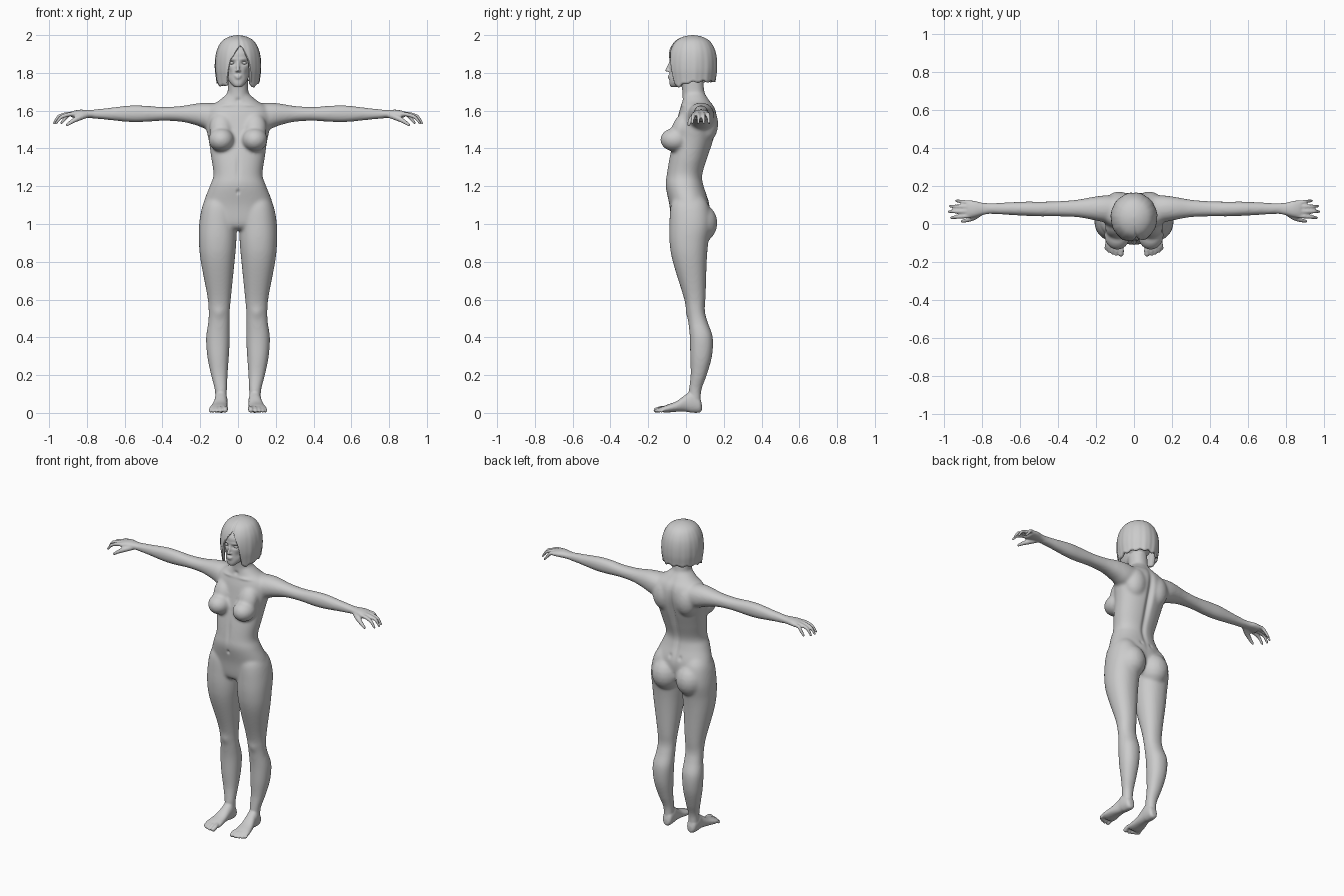
import bpy, bmesh, math
from mathutils import Vector, Matrix

grey = bpy.data.materials.new("neutral grey")
grey.diffuse_color = (0.6, 0.6, 0.6, 1)
LR = (-1, 1)


def spline(rows, n=6):
    """Catmull-Rom interpolation of tuples."""
    out = []
    for i in range(len(rows) - 1):
        p = [rows[max(0, min(len(rows) - 1, i + k))] for k in (-1, 0, 1, 2)]
        for s in range(n):
            t = s / n
            out.append([0.5 * (2*b + (c-a)*t + (2*a-5*b+4*c-d)*t*t + (3*b-a-3*c+d)*t**3)
                        for a, b, c, d in zip(*p)])
    return out + [list(rows[-1])]


def skin(bm, rings):
    """Closed tube through rings of points."""
    rings = [[bm.verts.new(p) for p in ring] for ring in rings]
    for p, q in zip(rings, rings[1:]):
        for k in range(len(p)):
            bm.faces.new((p[k], p[k-1], q[k-1], q[k]))
    bm.faces.new(rings[0])
    bm.faces.new(rings[-1])


def loft(bm, rows, axis, sides=(1,), power=0.92, n=6):
    """Oval rings (t, a0, a1, b0, b1) stacked along an axis."""
    for side in sides:
        rings = []
        for t, a0, a1, b0, b1 in spline(rows, n):
            ring = []
            for k in range(32):
                g = 2 * math.pi * k / 32
                c, s = math.cos(g), math.sin(g)
                a = (a0+a1)/2 + (a1-a0)/2 * math.copysign(abs(c)**power, c)
                b = (b0+b1)/2 + (b1-b0)/2 * math.copysign(abs(s)**power, s)
                x, y, z = {'x': (t, a, b), 'y': (a, t, b), 'z': (a, b, t)}[axis]
                ring.append((x * side, y, z))
            rings.append(ring)
        skin(bm, rings)


def ball(bm, c, r, sides=(1,), tilt=0, seg=20):
    rot = Matrix.Rotation(tilt, 3, 'X')
    for side in sides:
        rings = []
        for j in range(seg // 2 + 1):
            e = .02 + (math.pi - .04) * j / (seg // 2)
            ring = []
            for k in range(seg):
                g = 2 * math.pi * k / seg
                p = rot @ Vector((r[0]*math.sin(e)*math.cos(g), r[1]*math.sin(e)*math.sin(g),
                                  r[2]*math.cos(e)))
                ring.append((c[0]*side + p.x, c[1] + p.y, c[2] + p.z))
            rings.append(ring)
        skin(bm, rings)


def finger(bm, points, sides=LR):
    """Round-ended tube through (x, y, z, radius) points."""
    path = spline(points, 4)
    u = (Vector(path[-1][:3]) - Vector(path[0][:3])).normalized()
    v = u.orthogonal().normalized()
    w = u.cross(v)
    for side in sides:
        rings = []
        for x, y, z, r in path:
            ring = []
            for k in range(12):
                g = 2 * math.pi * k / 12
                p = Vector((x, y, z)) + r * (math.cos(g) * v + math.sin(g) * w)
                ring.append((p.x * side, p.y, p.z))
            rings.append(ring)
        skin(bm, rings)
    for x, y, z, r in (path[0], path[-1]):
        ball(bm, (x, y, z), (r, r, r), sides, seg=12)


def make(bm, name, voxel=None, smooth=0, base=None):
    bmesh.ops.recalc_face_normals(bm, faces=bm.faces[:])
    if base:
        bm.from_mesh(base.data)
        bpy.data.objects.remove(base)
    me = bpy.data.meshes.new(name)
    bm.to_mesh(me)
    bm.free()
    ob = bpy.data.objects.new(name, me)
    bpy.context.collection.objects.link(ob)
    if voxel:
        m = ob.modifiers.new("fuse", 'REMESH')
        m.mode, m.voxel_size = 'VOXEL', voxel
        m = ob.modifiers.new("relax", 'SMOOTH')
        m.factor, m.iterations = 0.5, smooth
        new = bpy.data.meshes.new_from_object(
            ob.evaluated_get(bpy.context.evaluated_depsgraph_get()))
        ob.modifiers.clear()
        ob.data = new
    ob.data.materials.clear()
    ob.data.materials.append(grey)
    ob.data.polygons.foreach_set("use_smooth", [True] * len(ob.data.polygons))
    return ob


# Trunk, limbs and soft masses, fused first
bm = bmesh.new()
torso = [(0.97, .10, -.05, .08), (1.0, .185, -.075, .11), (1.1, .186, -.088, .125),
         (1.2, .15, -.108, .095), (1.26, .13, -.103, .088), (1.35, .142, -.088, .115),
         (1.44, .155, -.068, .145), (1.52, .172, -.052, .163), (1.58, .175, -.04, .163),
         (1.62, .155, -.028, .15), (1.65, .105, -.02, .128), (1.69, .058, -.015, .10)]
loft(bm, [(z, -w, w, f, b) for z, w, f, b in torso], 'z')
loft(bm, [(.05, .06, .12, .015, .08), (.12, .058, .123, .015, .082), (.2, .055, .143, .024, .11),
          (.3, .048, .163, .022, .138), (.4, .043, .169, .02, .142), (.48, .044, .158, .012, .115),
          (.54, .043, .156, .004, .10), (.62, .036, .163, -.015, .104), (.8, .018, .197, -.07, .11),
          (.9, .009, .207, -.087, .118), (1.0, .008, .206, -.088, .135), (1.1, .02, .187, -.08, .12),
          (1.16, .05, .15, -.05, .08)], 'z', LR)
loft(bm, [(.08, .0, .15, 1.49, 1.635), (.16, .01, .15, 1.50, 1.642), (.22, .022, .142, 1.522, 1.638),
          (.3, .036, .128, 1.541, 1.625), (.4, .04, .12, 1.546, 1.62), (.5, .04, .118, 1.54, 1.627),
          (.58, .043, .118, 1.54, 1.627), (.7, .05, .112, 1.552, 1.613), (.79, .053, .11, 1.56, 1.604)],
     'x', LR)
ball(bm, (.088, -.058, 1.446), (.069, .079, .063), LR)                 # bust
ball(bm, (.088, -.02, 1.505), (.064, .055, .09), LR, tilt=-.35)        # upper chest
ball(bm, (.087, .072, 1.005), (.09, .095, .105), LR)                   # seat
ball(bm, (.08, .105, 1.53), (.075, .066, .10), LR)                     # shoulder blades
loft(bm, [(1.58, -.075, .075, -.01, .13), (1.65, -.062, .062, -.02, .108),
          (1.7, -.055, .055, -.02, .098), (1.78, -.055, .055, -.03, .09)], 'z')   # neck
trunk = make(bm, "trunk", 0.008, 10)

# Finer hands, feet and head, fused with the trunk
bm = bmesh.new()
loft(bm, [(.76, .054, .109, 1.561, 1.604), (.8, .047, .112, 1.562, 1.604),
          (.84, .037, .122, 1.563, 1.605), (.875, .033, .124, 1.563, 1.598),
          (.885, .045, .115, 1.57, 1.59)], 'x', LR)                    # palms
# Fingers and thumb
for y0, y1, tip, drop in ((.044, .033, .962, 0), (.067, .065, .974, .004),
                          (.09, .094, .968, .003), (.112, .122, .935, 0)):
    finger(bm, [(.86, y0, 1.582, .0125), (.895, (y0*2+y1)/3, 1.58 + drop, .0115),
                (tip - .025, (y0+y1*2)/3, 1.565 + drop, .010), (tip, y1, 1.535, .0078)])
finger(bm, [(.80, .065, 1.578, .017), (.84, .037, 1.563, .016),
            (.875, .021, 1.545, .012), (.905, .014, 1.525, .0085)])
# Feet and toes
loft(bm, [(.084, .072, .102, .012, .045), (.07, .058, .117, .001, .085), (.03, .055, .124, .001, .115),
          (0, .056, .126, .006, .098), (-.05, .056, .14, .006, .062), (-.1, .052, .152, .002, .043),
          (-.125, .055, .15, .004, .032)], 'y', LR)
for x, y, r in ((.066, -.158, .0145), (.091, -.158, .011), (.111, -.151, .0105),
                (.129, -.142, .010), (.144, -.13, .0095)):
    finger(bm, [(x * .6 + .042, -.09, .026, r), (x, y + .025, .024, r * .9), (x + .002, y, r, r)])
# Skull, face, nose and lips
ball(bm, (0, .035, 1.87), (.087, .105, .11))
face = [(1.724, .016, -.078, -.045), (1.735, .03, -.086, -.02), (1.755, .047, -.088, .02),
        (1.79, .061, -.087, .06), (1.83, .072, -.086, .09), (1.87, .077, -.086, .11),
        (1.91, .077, -.083, .11), (1.95, .06, -.055, .09)]
loft(bm, [(z, -w, w, f, b) for z, w, f, b in face], 'z')
finger(bm, [(0, -.083, 1.862, .006), (0, -.093, 1.835, .007), (0, -.103, 1.814, .0085)], (1,))
ball(bm, (.009, -.091, 1.810), (.008, .010, .006), LR)
ball(bm, (0, -.085, 1.7835), (.021, .0125, .0052))
ball(bm, (0, -.084, 1.7735), (.018, .0125, .0058))
body = make(bm, "body", 0.0055, 3, trunk)

# Soft dents and bulges: centre, reach, push
dents = [((0, .15, 1.45), (.018, .08, .14), (0, -.02, 0)),
         ((0, .10, 1.25), (.016, .06, .12), (0, -.008, 0)),
         ((0, -.11, 1.17), (.008, .03, .012), (0, .009, 0)),
         ((0, -.10, 1.30), (.012, .03, .07), (0, .005, 0)),
         ((0, -.03, 1.655), (.014, .02, .012), (0, .008, 0))]
for s in LR:
    dents += [((s*.033, -.082, 1.853), (.017, .03, .010), (0, .014, 0)),
              ((s*.032, -.082, 1.873), (.024, .03, .007), (0, -.004, 0)),
              ((s*.05, -.065, 1.80), (.02, .03, .022), (-s*.004, .004, 0)),
              ((s*.075, -.03, 1.63), (.05, .03, .009), (0, -.006, 0)),
              ((s*.10, .005, .53), (.03, .03, .03), (0, -.006, 0)),
              ((s*.035, .10, 1.14), (.012, .03, .014), (0, -.006, 0))]
for v in body.data.vertices:
    x, y, z = v.co
    if abs(x) > .22 or z < .4:
        continue
    for c, r, d in dents:
        if abs(z - c[2]) < 2.5 * r[2]:
            e = ((x-c[0])/r[0])**2 + ((y-c[1])/r[1])**2 + ((z-c[2])/r[2])**2
            if e < 6:
                v.co += Vector(d) * math.exp(-e)

# Eyes
bm = bmesh.new()
ball(bm, (.033, -.067, 1.852), (.0145, .012, .0075), LR)
make(bm, "eyes")

# Bob hair: an oval shell, parted, with a hem that lifts around the face
bob = spline([(2.0, .004), (1.992, .045), (1.97, .083), (1.93, .108), (1.88, .12),
              (1.82, .122), (1.77, .116), (1.71, .108)], 8)
hem_keys = [(0, 1.945), (.2, 1.925), (.42, 1.87), (.54, 1.80), (.62, 1.738), (.9, 1.726),
            (1.3, 1.745), (1.8, 1.752), (3.5, 1.758)]


def lookup(keys, t):
    for (a, b), (c, d) in zip(keys, keys[1:]):
        if min(a, c) <= t <= max(a, c):
            return b + (d - b) * (t - a) / (c - a)
    return keys[0][1] if abs(t - keys[0][0]) < abs(t - keys[-1][0]) else keys[-1][1]


def hem(a):
    d = abs(a - .13 * max(0, 1 - abs(a)))
    return lookup(hem_keys, d) + .005 * math.sin(a * 13)


bm = bmesh.new()
N, M = 112, 28
rows = []
for j in range(M + 1):
    u, row = j / M, []
    for i in range(N):
        a = -math.pi + 2 * math.pi * i / N
        z = 2.0 - (2.0 - hem(a)) * (u * u * .6 + u * .4)
        part = math.exp(-((a - .12) / .07)**2)
        r = lookup(bob, z) * (1 - .05 * part) * (
            1 + u * (.010 * math.sin(a * 11 + 2 * u) + .006 * math.sin(a * 23 + 1)))
        depth = 1.06 if abs(a) > math.pi / 2 else 1.10
        row.append(bm.verts.new((r * math.sin(a), .036 - r * depth * math.cos(a), z - .005 * part * u)))
    rows.append(row)
for p, q in zip(rows, rows[1:]):
    for i in range(N):
        bm.faces.new((p[i-1], p[i], q[i], q[i-1]))
bm.faces.new(rows[0])
hair = make(bm, "hair")
shell = hair.modifiers.new("thickness", 'SOLIDIFY')
shell.thickness, shell.offset = 0.014, -1
